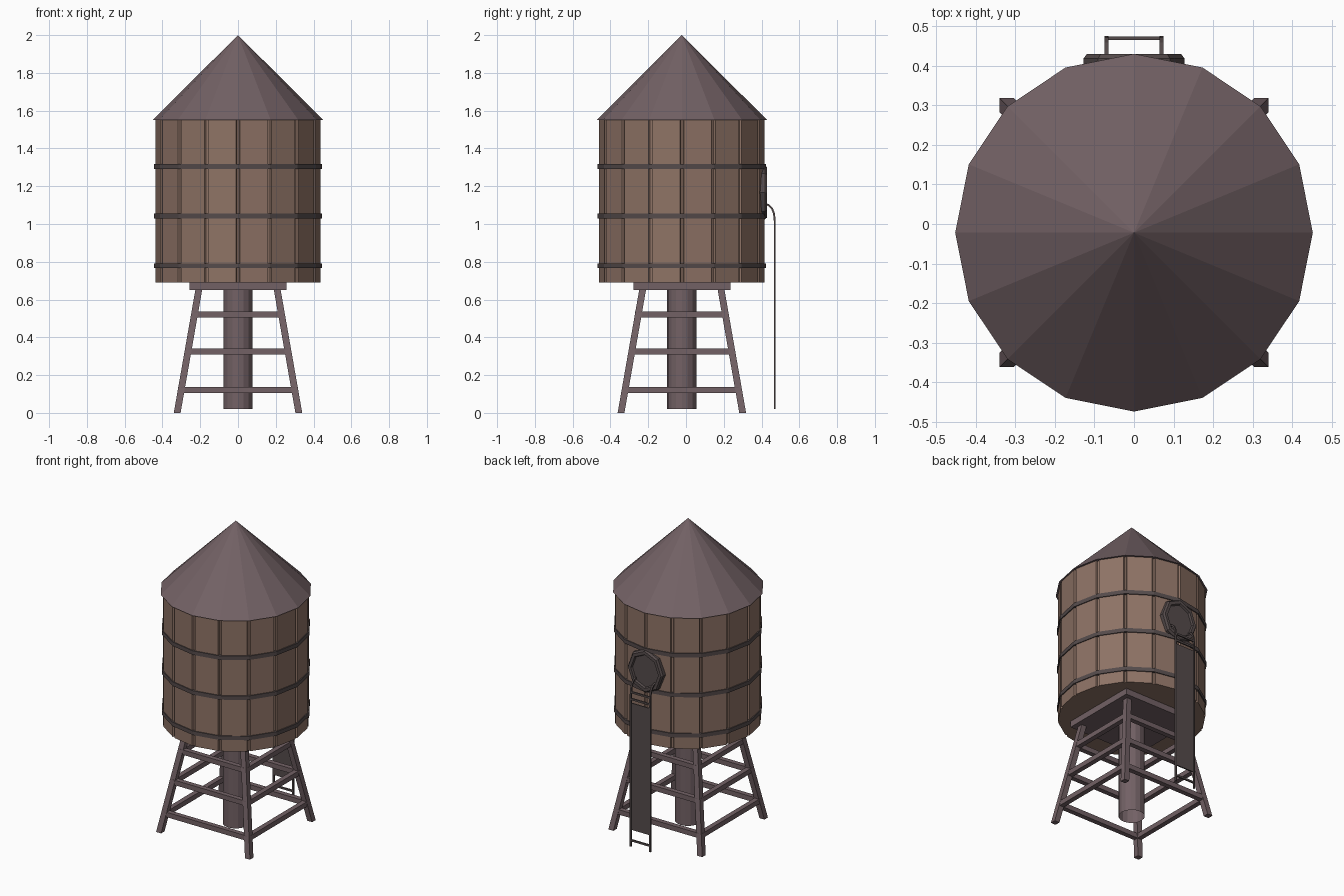
import bpy, bmesh
from math import sin, cos, pi
from mathutils import Vector

if "Cube" in bpy.data.objects:
    bpy.data.objects.remove(bpy.data.objects["Cube"])

CY = -0.022  # tower axis in y


def material(name, rgb):
    m = bpy.data.materials.new(name)
    m.diffuse_color = (*rgb, 1)
    m.use_nodes = True
    m.node_tree.nodes["Principled BSDF"].inputs["Base Color"].default_value = m.diffuse_color
    return m


WOOD = material("wood", (0.27, 0.17, 0.13))
METAL = material("metal", (0.17, 0.12, 0.13))
DARK = material("dark_metal", (0.09, 0.07, 0.07))


def finish(name, bm, mat):
    bmesh.ops.recalc_face_normals(bm, faces=bm.faces)
    me = bpy.data.meshes.new(name)
    bm.to_mesh(me)
    bm.free()
    me.materials.append(mat)
    ob = bpy.data.objects.new(name, me)
    bpy.context.collection.objects.link(ob)
    return ob


def loft(name, rings, mat, caps=True, closed=False):
    """Skin a list of equal-length point rings."""
    bm = bmesh.new()
    vs = [[bm.verts.new(p) for p in r] for r in rings]
    pairs = list(zip(vs, vs[1:])) + ([(vs[-1], vs[0])] if closed else [])
    for a, b in pairs:
        n = len(a)
        for i in range(n):
            j = (i + 1) % n
            bm.faces.new((a[i], a[j], b[j], b[i]))
    if caps and not closed:
        bm.faces.new(vs[0])
        bm.faces.new(vs[-1])
    return finish(name, bm, mat)


def circle(r, z, n=16):
    return [(r * cos(2 * pi * i / n), CY + r * sin(2 * pi * i / n), z) for i in range(n)]


def square(x, y, z, h):
    return [(x - h, y - h, z), (x + h, y - h, z), (x + h, y + h, z), (x - h, y + h, z)]


def box(name, x0, x1, y0, y1, z0, z1, mat):
    return loft(name, [[(x0, y0, z), (x1, y0, z), (x1, y1, z), (x0, y1, z)] for z in (z0, z1)], mat)


# Conical roof
bm = bmesh.new()
base = [bm.verts.new(p) for p in circle(0.452, 1.55)]
apex = bm.verts.new((0, CY, 2.0))
bm.faces.new(base)
for i in range(16):
    bm.faces.new((base[i], base[(i + 1) % 16], apex))
finish("roof", bm, METAL)


# Tank of 16 wide planks with shallow grooves at the corners
def plank_ring(z):
    out, c = [], [Vector(p) for p in circle(0.44, z)]
    axis = Vector((0, CY, z))
    for i in range(16):
        a, b = c[i], c[(i + 1) % 16]
        for t, k in ((0.03, 0.975), (0.06, 1), (0.94, 1), (0.97, 0.975)):
            out.append(axis + (a.lerp(b, t) - axis) * k)
    return out


loft("tank", [plank_ring(0.69), plank_ring(1.55)], WOOD)

# Hoops
for i, z in enumerate((0.779, 1.043, 1.304)):
    loft(f"hoop_{i}", [circle(r, z + d) for r, d in
                       ((0.425, -0.013), (0.446, -0.013), (0.446, 0.013), (0.425, 0.013))],
         DARK, closed=True)

# Platform and central pipe, open at its lower end
box("platform", -0.257, 0.257, CY - 0.257, CY + 0.257, 0.65, 0.692, METAL)
loft("pipe", [circle(0.078, 0.02), circle(0.078, 0.66)], METAL, caps=False)


# Splayed legs and cross rails
def splay(z):
    return 0.322 + (0.208 - 0.322) * z / 0.65


for sx in (-1, 1):
    for sy in (-1, 1):
        loft(f"leg_{sx}_{sy}", [square(sx * splay(z), CY + sy * splay(z), z, 0.018)
                                for z in (0, 0.66)], METAL)
for i, z in enumerate((0.12, 0.325, 0.52)):
    s, h = splay(z), 0.016
    for k in (-1, 1):
        box(f"rail_x_{i}_{k}", -s, s, CY + k * s - h, CY + k * s + h, z - h, z + h, METAL)
        box(f"rail_y_{i}_{k}", k * s - h, k * s + h, CY - s, CY + s, z - h, z + h, METAL)


# Octagonal hatch with a raised rim and recessed panel
def octagon(k, y):
    return [(0.128 * k * cos(i * pi / 4), y, 1.167 + 0.142 * k * sin(i * pi / 4)) for i in range(8)]


loft("hatch", [octagon(1, 0.36), octagon(1, 0.418), octagon(0.93, 0.43),
               octagon(0.78, 0.43), octagon(0.74, 0.418)], DARK)

# Ladder: curved side rails, panel and upper rungs
path = [(0.42, 1.105), (0.438, 1.1), (0.455, 1.083), (0.466, 1.055), (0.47, 1.015), (0.47, 0.02)]
for sx in (-1, 1):
    rings = []
    for i, (y, z) in enumerate(path):
        p, q = path[max(i - 1, 0)], path[min(i + 1, len(path) - 1)]
        n = Vector((q[1] - p[1], p[0] - q[0])).normalized() * 0.005
        x = sx * 0.07
        rings.append([(x - 0.005, y + n.x, z + n.y), (x + 0.005, y + n.x, z + n.y),
                      (x + 0.005, y - n.x, z - n.y), (x - 0.005, y - n.x, z - n.y)])
    loft(f"ladder_rail_{sx}", rings, DARK)
box("ladder_panel", -0.067, 0.067, 0.467, 0.473, 0.13, 0.96, DARK)
for i, z in enumerate((0.06, 0.985, 1.03)):
    box(f"ladder_rung_{i}", -0.067, 0.067, 0.465, 0.474, z - 0.006, z + 0.006, DARK)
